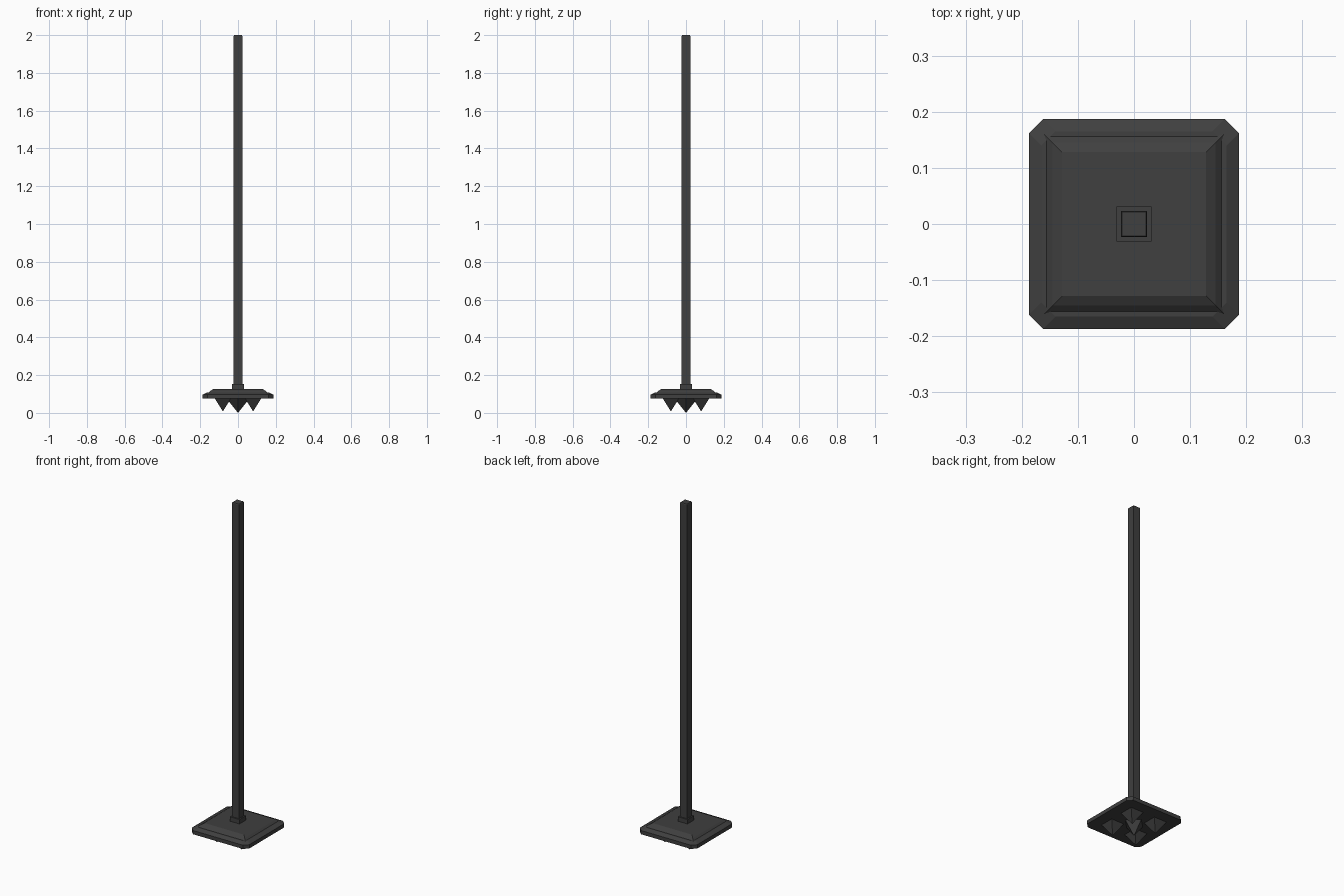
import bpy
import math

cube = bpy.data.objects.get("Cube")
if cube:
    bpy.data.objects.remove(cube, do_unlink=True)

# Dark iron, used for the whole post
iron = bpy.data.materials.new("dark_iron")
iron.use_nodes = True
colour = (0.05, 0.05, 0.05, 1)
iron.diffuse_color = colour
iron.node_tree.nodes["Principled BSDF"].inputs["Base Color"].default_value = colour


def square(half, cut):
    """Outline of a square with its corners cut off."""
    if cut == 0:
        return [(half, half), (-half, half), (-half, -half), (half, -half)]
    inner = half - cut
    return [(half, inner), (inner, half), (-inner, half), (-half, inner),
            (-half, -inner), (-inner, -half), (inner, -half), (half, -inner)]


def stack(name, rings, cut=0):
    """Solid through square rings given as (half width, height)."""
    verts, faces = [], []
    for half, z in rings:
        verts += [(x, y, z) for x, y in square(half, cut)]
    n = len(verts) // len(rings)
    for r in range(len(rings) - 1):
        for i in range(n):
            a, b = r * n + i, r * n + (i + 1) % n
            faces.append((a, b, b + n, a + n))
    faces.append(tuple(reversed(range(n))))
    faces.append(tuple(range(len(verts) - n, len(verts))))
    mesh = bpy.data.meshes.new(name)
    mesh.from_pydata(verts, [], faces)
    mesh.materials.append(iron)
    obj = bpy.data.objects.new(name, mesh)
    bpy.context.collection.objects.link(obj)
    return obj


def spike(name, x, y, tip, turn):
    """Four-sided ground spike pointing down from the plate."""
    top = 0.08
    bpy.ops.mesh.primitive_cone_add(
        vertices=4, radius1=0.064, radius2=0, depth=top - tip,
        location=(x, y, (top + tip) / 2), rotation=(math.pi, 0, turn))
    obj = bpy.context.object
    obj.name = name
    obj.data.materials.append(iron)


# Base plate with cut corners, and the sloped square top
stack("base_plate", [(0.187, 0.075), (0.187, 0.097), (0.165, 0.108)], cut=0.025)
stack("base_top", [(0.165, 0.1), (0.145, 0.118), (0.128, 0.127)])

# Collar and pole
stack("pole_collar", [(0.031, 0.12), (0.031, 0.153)])
stack("pole", [(0.023, 0.12), (0.023, 1.995), (0.021, 2.0)])

# Ground spikes: one in the middle, one near each corner
spike("centre_spike", 0, 0, 0.0, 0)
for side, sx in (("left", 1), ("right", -1)):
    for end, sy in (("front", -1), ("back", 1)):
        spike(f"{end}_{side}_spike", sx * 0.08, sy * 0.08, 0.008, math.pi / 4)
